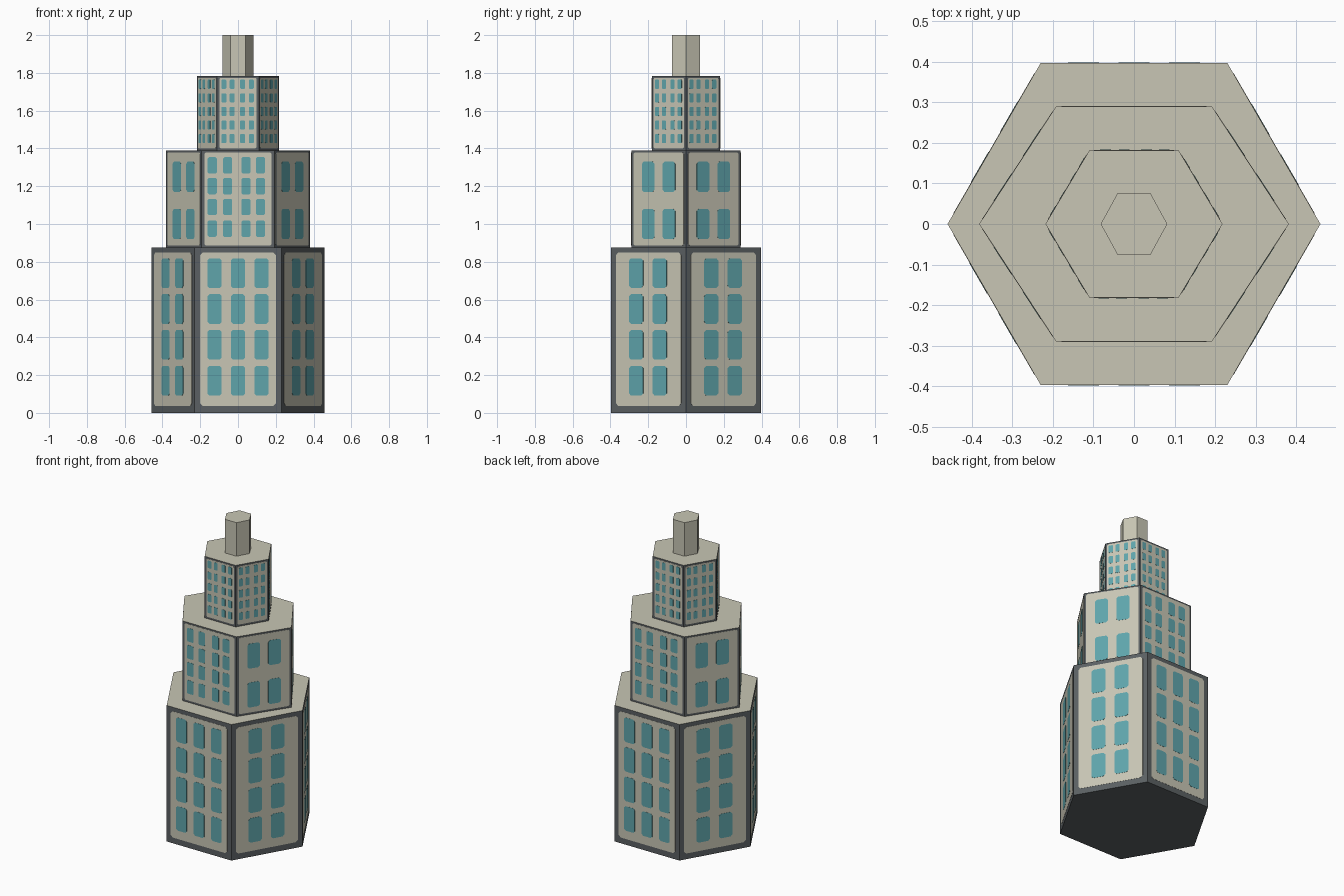
import bpy, bmesh
from mathutils import Vector

if "Cube" in bpy.data.objects:
    bpy.data.objects.remove(bpy.data.objects["Cube"])


def material(name, rgb):
    m = bpy.data.materials.new(name)
    m.diffuse_color = (*rgb, 1)
    m.use_nodes = True
    m.node_tree.nodes["Principled BSDF"].inputs["Base Color"].default_value = m.diffuse_color
    return m


STONE = material("cream stone", (0.58, 0.565, 0.46))
FRAME = material("slate frame", (0.105, 0.118, 0.125))
GLASS = material("teal glass", (0.115, 0.375, 0.41))


def finish(bm, name, mats):
    bmesh.ops.recalc_face_normals(bm, faces=bm.faces)
    me = bpy.data.meshes.new(name)
    bm.to_mesh(me)
    bm.free()
    for m in mats:
        me.materials.append(m)
    ob = bpy.data.objects.new(name, me)
    bpy.context.collection.objects.link(ob)
    return ob


def hexagon(tip, half, depth):
    """Corners, counter-clockwise, starting with the front face."""
    return [(-half, -depth), (half, -depth), (tip, 0),
            (half, depth), (-half, depth), (-tip, 0)]


def block(name, corners, z0, z1, side):
    bm = bmesh.new()
    base = bm.faces.new([bm.verts.new((x, y, z0)) for x, y in corners])
    up = bmesh.ops.extrude_face_region(bm, geom=[base])["geom"]
    for v in up:
        if isinstance(v, bmesh.types.BMVert):
            v.co.z = z1
    if not base.is_valid or len([f for f in bm.faces if len(f.verts) == 6]) < 2:
        bm.faces.new([v for v in bm.verts if v.co.z == z0])
    bmesh.ops.recalc_face_normals(bm, faces=bm.faces)
    for f in bm.faces:                      # only the roof is stone
        f.material_index = 0 if f.normal.z > 0.5 else 1
    return finish(bm, name, [STONE, side])


def plate(bm, a, b, u0, u1, z0, z1, cut, inner, outer):
    """Thin chamfered plate on the wall a-b; u runs along the wall."""
    d = (b - a).normalized()
    n = Vector((d.y, -d.x, 0))
    pts = [(u0 + cut, z0), (u1 - cut, z0), (u1, z0 + cut), (u1, z1 - cut),
           (u1 - cut, z1), (u0 + cut, z1), (u0, z1 - cut), (u0, z0 + cut)]
    rings = [[bm.verts.new(a + d * u + n * off + Vector((0, 0, z)))
              for u, z in pts] for off in (inner, outer)]
    bm.faces.new(rings[1])
    for i in range(8):
        j = (i + 1) % 8
        bm.faces.new((rings[0][i], rings[0][j], rings[1][j], rings[1][i]))


def tier(name, corners, z0, z1, margin, front, side):
    """front / side = (column fractions, width fraction, row heights, height)."""
    block(name + "_body", corners, z0, z1, FRAME)
    panels, windows = bmesh.new(), bmesh.new()
    for i in range(6):
        a = Vector((*corners[i], 0))
        b = Vector((*corners[(i + 1) % 6], 0))
        length = (b - a).length
        mu, mb, mt = margin
        plate(panels, a, b, mu, length - mu, z0 + mb, z1 - mt, mu * 0.5, 0, 0.001)
        cols, w, rows, h = front if i % 3 == 0 else side
        w *= length
        for c in cols:
            for z in rows:
                u = c * length
                plate(windows, a, b, u - w / 2, u + w / 2, z - h / 2, z + h / 2,
                      w * 0.14, 0.001, 0.002)
    finish(panels, name + "_wall_panels", [STONE])
    finish(windows, name + "_windows", [GLASS])


# Stacked hexagonal storeys
low_rows = [0.17, 0.36, 0.55, 0.74]
tier("lower_tier", hexagon(0.459, 0.23, 0.396), 0, 0.875, (0.029, 0.037, 0.026),
     ([0.23, 0.5, 0.77], 0.165, low_rows, 0.157),
     ([0.335, 0.65], 0.19, low_rows, 0.157))
tier("middle_tier", hexagon(0.381, 0.192, 0.289), 0.875, 1.388, (0.014, 0.012, 0.01),
     ([0.145, 0.357, 0.61, 0.81], 0.125, [0.975, 1.09, 1.2, 1.31], 0.087),
     ([0.31, 0.69], 0.23, [1.0, 1.25], 0.16))
tier("upper_tier", hexagon(0.218, 0.11, 0.181), 1.388, 1.784, (0.012, 0.012, 0.01),
     ([0.16, 0.36, 0.61, 0.82], 0.12, [1.452, 1.524, 1.596, 1.668, 1.74], 0.048),
     ([0.16, 0.36, 0.61, 0.82], 0.12, [1.452, 1.524, 1.596, 1.668, 1.74], 0.048))

# Plain stone spire
block("spire", hexagon(0.082, 0.041, 0.075), 1.784, 2.0, STONE)
